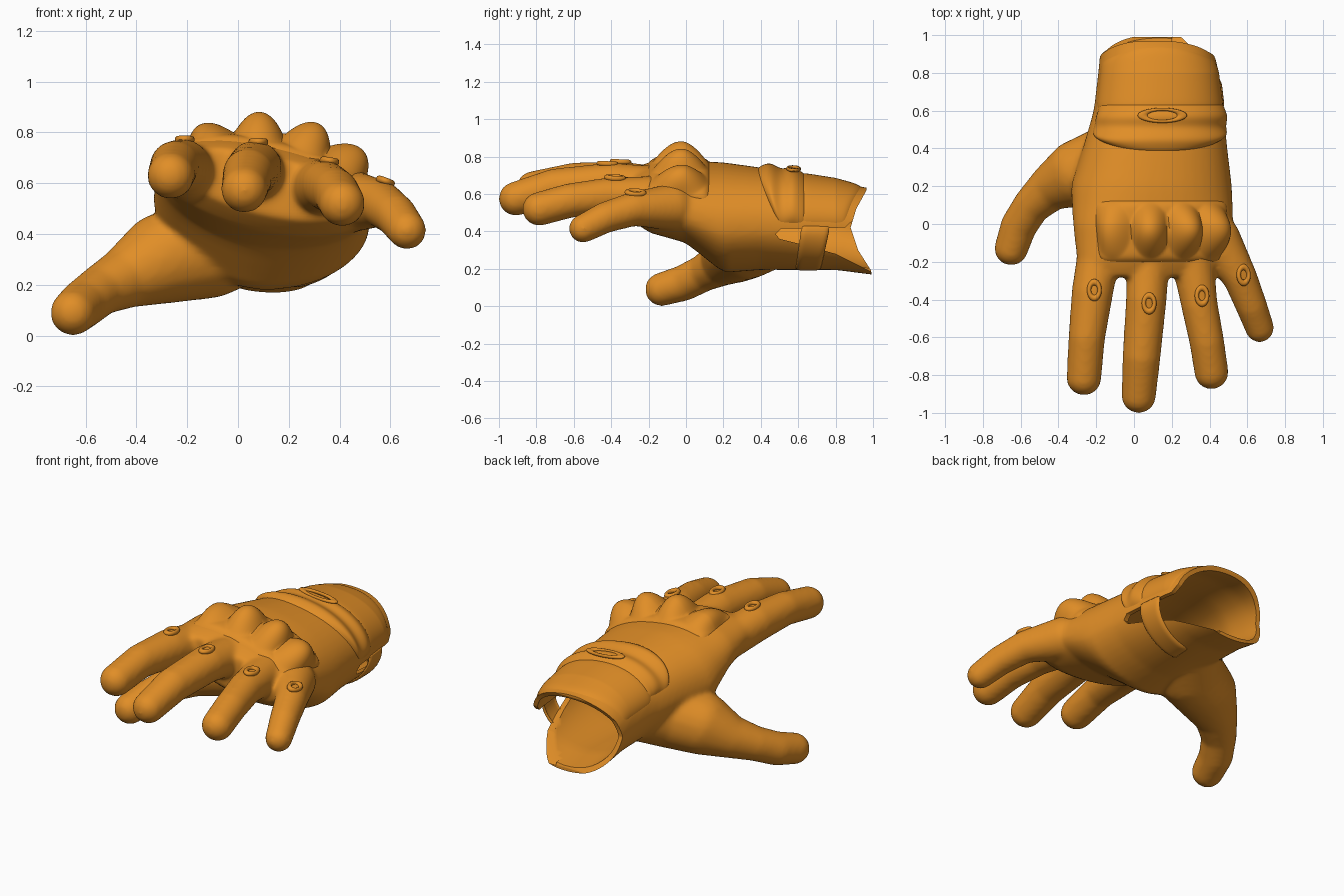
import bpy, bmesh, math
from mathutils import Vector, Matrix

if "Cube" in bpy.data.objects:
    bpy.data.objects.remove(bpy.data.objects["Cube"])

orange = bpy.data.materials.new("orange")
orange.use_nodes = True
orange.diffuse_color = (0.75, 0.27, 0.02, 1)
orange.node_tree.nodes["Principled BSDF"].inputs["Base Color"].default_value = orange.diffuse_color

# Hand sections: y, centre x, centre z, half width, half height, tilt in degrees, underside fullness
SECTIONS = [
    (-0.30, 0.11, 0.595, 0.34, 0.10, 14, 1.0),
    (-0.20, 0.11, 0.58, 0.42, 0.165, 13, 1.0),
    (0.0, 0.10, 0.555, 0.43, 0.21, 11, 1.1),
    (0.2, 0.09, 0.47, 0.43, 0.29, 10, 1.12),
    (0.4, 0.11, 0.465, 0.385, 0.27, 9, 1.12),
    (0.6, 0.13, 0.45, 0.345, 0.255, 7, 1.05),
    (0.8, 0.13, 0.435, 0.32, 0.24, 5, 0.95),
    (0.95, 0.12, 0.405, 0.295, 0.23, 3, 0.9),
    (1.15, 0.12, 0.38, 0.28, 0.23, 3, 0.9),
]


def surf(y, a, off=0.0):
    """Point on the hand surface at length y and angle a, pushed out by off."""
    for lo, hi in zip(SECTIONS, SECTIONS[1:]):
        if y <= hi[0]:
            break
    t = (y - lo[0]) / (hi[0] - lo[0])
    cx, cz, hw, hh, tilt, under = (p + (q - p) * t for p, q in zip(lo[1:], hi[1:]))
    c, s = math.cos(a), math.sin(a)
    e = 0.9 if s > 0 else under
    x = math.copysign(abs(c) ** e, c) * (hw + off)
    z = math.copysign(abs(s) ** e, s) * (hh + off)
    r = -math.radians(tilt)
    return Vector((cx + x * math.cos(r) - z * math.sin(r), y,
                   cz + x * math.sin(r) + z * math.cos(r)))


def finish(name, bm, smooth=True):
    bmesh.ops.recalc_face_normals(bm, faces=bm.faces)
    me = bpy.data.meshes.new(name)
    bm.to_mesh(me)
    bm.free()
    ob = bpy.data.objects.new(name, me)
    bpy.context.collection.objects.link(ob)
    me.materials.append(orange)
    if smooth:
        shade(ob)
    return ob


def activate(ob):
    bpy.ops.object.select_all(action='DESELECT')
    ob.select_set(True)
    bpy.context.view_layer.objects.active = ob


def shade(ob):
    activate(ob)
    bpy.ops.object.shade_smooth_by_angle(angle=math.radians(45))


def apply(ob, kind, **settings):
    mod = ob.modifiers.new(kind.lower(), kind)
    for key, value in settings.items():
        setattr(mod, key, value)
    activate(ob)
    bpy.ops.object.modifier_apply(modifier=mod.name)


def loft(bm, y0, y1, off, rows=30, n=48):
    rings = [[bm.verts.new(surf(y0 + (y1 - y0) * i / rows, math.tau * k / n, off))
              for k in range(n)] for i in range(rows + 1)]
    for p, q in zip(rings, rings[1:]):
        for k in range(n):
            bm.faces.new((p[k], p[(k + 1) % n], q[(k + 1) % n], q[k]))
    bm.faces.new(rings[0])
    bm.faces.new(rings[-1])


def limb(bm, nodes, steps=9):
    """Rounded finger made of closely spaced balls."""
    for p, q in zip(nodes, nodes[1:]):
        for i in range(steps + 1):
            x, y, z, r = Vector(p).lerp(Vector(q), i / steps)
            bmesh.ops.create_icosphere(bm, subdivisions=3, radius=r,
                                       matrix=Matrix.Translation((x, y, z)))


def patch(name, a0, a1, ylo, yhi, off, thick=0.0, n=64, m=40):
    """Raised panel that follows the hand, with rounded borders and corners."""
    bm = bmesh.new()
    grid = []
    for i in range(n + 1):
        u = 2 * i / n - 1
        a = math.radians(a0 + (a1 - a0) * i / n)
        row = []
        for j in range(m + 1):
            v = 2 * j / m - 1
            y = ylo(a) + (yhi(a) - ylo(a)) * j / m
            border = max(-0.3, 1 - abs(u) ** 9 - abs(v) ** 9)
            row.append(bm.verts.new(surf(y, a, off(surf(y, a).x, y) * border - 0.004)))
        grid.append(row)
    for p, q in zip(grid, grid[1:]):
        for j in range(m):
            bm.faces.new((p[j], p[j + 1], q[j + 1], q[j]))
    ob = finish(name, bm)
    if thick:
        apply(ob, 'SOLIDIFY', thickness=thick, offset=0)


def prism(name, outline, x0, x1):
    bm = bmesh.new()
    face = bm.faces.new([bm.verts.new((x0, y, z)) for y, z in outline])
    ext = bmesh.ops.extrude_face_region(bm, geom=[face])["geom"]
    bmesh.ops.translate(bm, vec=(x1 - x0, 0, 0),
                        verts=[v for v in ext if isinstance(v, bmesh.types.BMVert)])
    return finish(name, bm, False)


def ring(name, loc, scale, tilt=0.0, minor=0.4):
    bpy.ops.mesh.primitive_torus_add(major_radius=1, minor_radius=minor, location=loc,
                                     major_segments=32, minor_segments=10,
                                     rotation=(-0.05, tilt, 0))
    ob = bpy.context.object
    ob.name = name
    ob.scale = scale
    ob.data.materials.append(orange)
    shade(ob)


# Hand, fingers and thumb fused into one soft skin
bm = bmesh.new()
loft(bm, -0.28, 1.08, 0)
FINGERS = [
    [(-0.18, -0.12, 0.63, 0.115), (-0.22, -0.36, 0.665, 0.111),
     (-0.25, -0.6, 0.67, 0.098), (-0.265, -0.815, 0.63, 0.093)],
    [(0.08, -0.12, 0.63, 0.115), (0.065, -0.4, 0.66, 0.109),
     (0.04, -0.7, 0.635, 0.102), (0.025, -0.91, 0.575, 0.092)],
    [(0.30, -0.12, 0.58, 0.12), (0.345, -0.42, 0.59, 0.098),
     (0.385, -0.62, 0.565, 0.093), (0.41, -0.785, 0.52, 0.091)],
    [(0.44, -0.08, 0.53, 0.125), (0.56, -0.28, 0.52, 0.092),
     (0.62, -0.43, 0.475, 0.084), (0.665, -0.55, 0.415, 0.077)],
    [(0.0, 0.45, 0.4, 0.2), (-0.12, 0.33, 0.345, 0.2), (-0.29, 0.27, 0.305, 0.18),
     (-0.43, 0.20, 0.235, 0.125), (-0.54, 0.10, 0.18, 0.1), (-0.61, -0.01, 0.125, 0.097),
     (-0.65, -0.13, 0.09, 0.09)],
]
for nodes in FINGERS:
    limb(bm, nodes)
glove = finish("glove_body", bm, False)
apply(glove, 'REMESH', mode='VOXEL', voxel_size=0.013)
apply(glove, 'SMOOTH', factor=0.5, iterations=12)

# Hollow inside, shaped cuff mouth and side slit
bm = bmesh.new()
loft(bm, -0.14, 1.14, -0.028)
cutters = [
    finish("cavity_cutter", bm, False),
    prism("mouth_cutter", [(0.97, 0.9), (0.965, 0.62), (0.91, 0.52), (0.88, 0.42),
                           (0.92, 0.3), (0.99, 0.19), (1.0, 0), (1.3, 0), (1.3, 0.9)], -1, 1),
    prism("slit_cutter", [(0.48, 0.385), (0.51, 0.415), (0.85, 0.42), (1.0, 0.56),
                          (1.0, 0.18), (0.8, 0.28), (0.62, 0.33), (0.5, 0.36)], 0.2, 0.8),
]
for cutter in cutters:
    apply(glove, 'BOOLEAN', object=cutter, operation='DIFFERENCE', solver='EXACT')
    cutter.hide_render = True
    cutter.hide_viewport = True
shade(glove)

# Knuckle guard with four rounded domes
DOMES = [(-0.11, 0.045), (0.085, 0.092), (0.255, 0.1), (0.4, 0.085)]


def guard(x, y):
    bumps = [h * max(0, 1 - ((x - c) / 0.1) ** 2 - ((y + 0.035) / 0.15) ** 2) ** 1.35
             for c, h in DOMES]
    return 0.024 + max(bumps)


patch("knuckle_guard", 28, 140, lambda a: -0.2, lambda a: 0.125, guard, n=90)

# Wrist flap, cuff panel and side strap
patch("wrist_flap", 6, 165, lambda a: 0.385 + 0.12 * (1 - math.sin(a)), lambda a: 0.64,
      lambda x, y: 0.026 + 0.007 * math.cos((y - 0.45) * 52))
patch("cuff_panel", 6, 172, lambda a: 0.60, lambda a: 0.86 + 0.08 * math.sin(a) ** 2,
      lambda x, y: 0.013)
patch("side_strap", 3, -72, lambda a: 0.62 + 0.03 * math.sin(a),
      lambda a: 0.76 + 0.05 * math.sin(a), lambda x, y: 0.01, thick=0.015)
ring("flap_tab", (0.15, 0.575, 0.735), (0.105, 0.032, 0.04), 0.08, 0.25)

# Ring studs at the finger bases
STUDS = [("index", (-0.21, -0.35, 0.772), 0), ("middle", (0.08, -0.42, 0.762), 0),
         ("third", (0.36, -0.38, 0.687), 0.15), ("little", (0.58, -0.27, 0.607), 0.35)]
for finger, loc, tilt in STUDS:
    ring(finger + "_stud", loc, (0.028, 0.042, 0.035), tilt)
